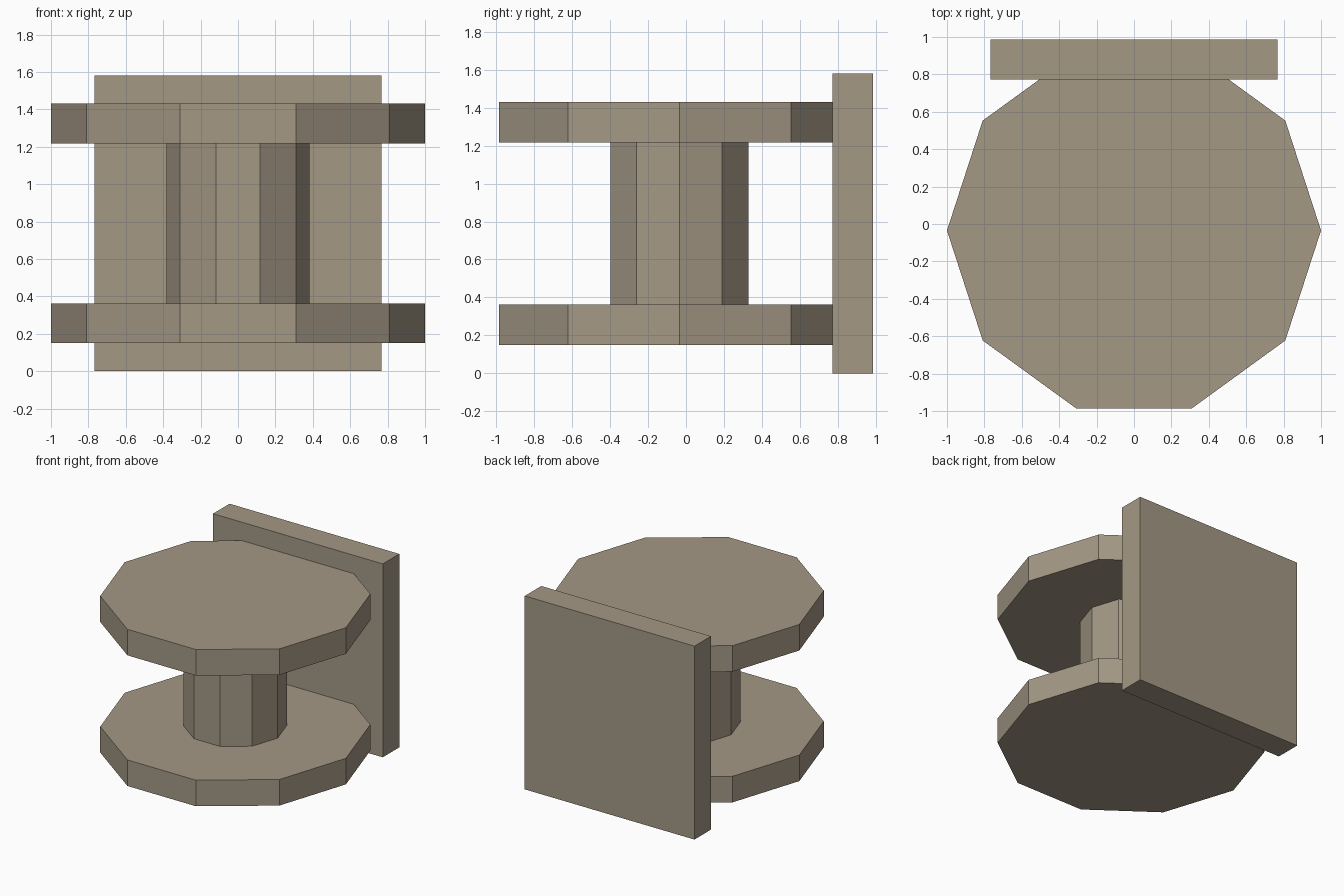
import bpy, bmesh, math

if "Cube" in bpy.data.objects:
    bpy.data.objects.remove(bpy.data.objects["Cube"])

stone = bpy.data.materials.new("warm_grey")
stone.diffuse_color = (0.37, 0.315, 0.235, 1.0)
stone.use_nodes = True
stone.node_tree.nodes["Principled BSDF"].inputs["Base Color"].default_value = stone.diffuse_color

AXIS_Y = -0.035   # centre line of the spool


def extruded(name, outline, z0, z1):
    """Flat-sided solid from a plan outline."""
    bm = bmesh.new()
    base = bm.faces.new([bm.verts.new((x, y, z0)) for x, y in outline])
    top = bmesh.ops.extrude_face_region(bm, geom=[base])["geom"]
    verts = [v for v in top if isinstance(v, bmesh.types.BMVert)]
    bmesh.ops.translate(bm, verts=verts, vec=(0, 0, z1 - z0))
    bmesh.ops.recalc_face_normals(bm, faces=bm.faces)
    mesh = bpy.data.meshes.new(name)
    bm.to_mesh(mesh)
    bm.free()
    mesh.materials.append(stone)
    obj = bpy.data.objects.new(name, mesh)
    bpy.context.collection.objects.link(obj)
    return obj


def decagon(radius):
    return [(radius * math.cos(i * math.tau / 10),
             AXIS_Y + radius * math.sin(i * math.tau / 10)) for i in range(10)]


# Two wide discs joined by a central post
extruded("lower_disc", decagon(1.0), 0.15, 0.363)
extruded("upper_disc", decagon(1.0), 1.217, 1.43)
extruded("centre_post", decagon(0.383), 0.363, 1.217)

# Square mounting plate at the back
extruded("back_plate",
         [(-0.767, 0.773), (0.767, 0.773), (0.767, 0.986), (-0.767, 0.986)],
         0.0, 1.58)
